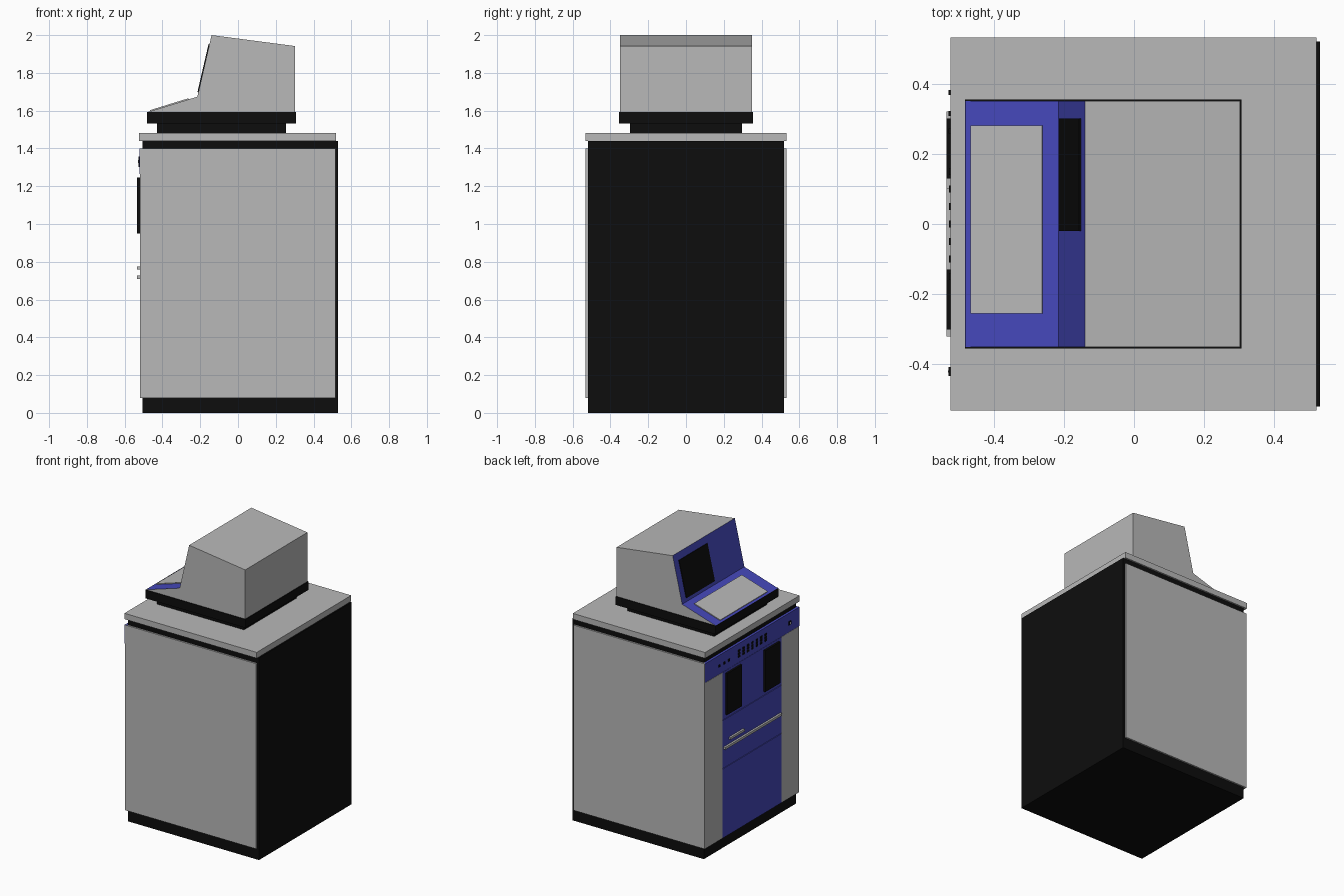
import bpy, bmesh, math

if "Cube" in bpy.data.objects:
    bpy.data.objects.remove(bpy.data.objects["Cube"])


def material(name, rgb):
    m = bpy.data.materials.new(name)
    m.diffuse_color = (*rgb, 1)
    m.use_nodes = True
    m.node_tree.nodes["Principled BSDF"].inputs["Base Color"].default_value = m.diffuse_color
    return m


GREY = material("light_grey", (0.48, 0.48, 0.48))
BLACK = material("black", (0.004, 0.004, 0.004))
BLUE = material("blue", (0.06, 0.065, 0.49))


def finish(name, bm, *mats):
    bmesh.ops.recalc_face_normals(bm, faces=bm.faces)
    me = bpy.data.meshes.new(name)
    bm.to_mesh(me)
    bm.free()
    for m in mats:
        me.materials.append(m)
    ob = bpy.data.objects.new(name, me)
    bpy.context.collection.objects.link(ob)
    return ob


def box(name, x, y, z, mat):
    """Box from (min, max) ranges on each axis."""
    bm = bmesh.new()
    bmesh.ops.create_cube(bm, size=1)
    for v in bm.verts:
        v.co = [r[0] if c < 0 else r[1] for c, r in zip(v.co, (x, y, z))]
    return finish(name, bm, mat)


def prism(name, profile, y, *mats):
    """Extrude an (x, z) profile across the y range."""
    bm = bmesh.new()
    face = bm.faces.new([bm.verts.new((px, y[0], pz)) for px, pz in profile])
    new = bmesh.ops.extrude_face_region(bm, geom=[face])["geom"]
    for v in new:
        if isinstance(v, bmesh.types.BMVert):
            v.co.y = y[1]
    return finish(name, bm, *mats)


def slope_plate(name, a, b, t0, t1, y, thick, mat):
    """Thin plate on the slope a-b, between fractions t0 and t1."""
    dx, dz = b[0] - a[0], b[1] - a[1]
    n = math.hypot(dx, dz)
    ox, oz = -dz / n * thick, dx / n * thick
    p = [(a[0] + dx * t, a[1] + dz * t) for t in (t0, t1)]
    q = [(px + ox, pz + oz) for px, pz in reversed(p)]
    return prism(name, p + q, y, mat)


# Cabinet core, side panels and top
box("cabinet_core", (-0.505, 0.53), (-0.52, 0.52), (0, 1.44), BLACK)
for s, side in ((-1, "right"), (1, "left")):
    box(f"{side}_side_panel", (-0.52, 0.515), sorted((s * 0.515, s * 0.532)), (0.08, 1.40), GREY)
    box(f"{side}_front_strip", (-0.52, -0.50), sorted((s * 0.333, s * 0.53)), (0.08, 1.262), GREY)
    box(f"{side}_drive_slot", (-0.534, -0.51), sorted((s * 0.13, s * 0.30)), (0.95, 1.245), BLACK)
box("cabinet_top", (-0.523, 0.52), (-0.532, 0.532), (1.44, 1.482), GREY)

# Blue front panels
box("control_strip", (-0.522, -0.50), (-0.53, 0.53), (1.265, 1.40), BLUE)
for name, z in (("lower_door", (0.08, 0.573)), ("drawer_front", (0.577, 0.918)),
                ("drive_panel", (0.922, 1.262))):
    box(name, (-0.52, -0.50), (-0.33, 0.33), z, BLUE)

# Handles
box("long_handle", (-0.534, -0.51), (-0.32, 0.32), (0.71, 0.727), GREY)
box("short_handle", (-0.534, -0.51), (0.10, 0.26), (0.759, 0.775), GREY)

# Indicator slots, buttons and key lock on the control strip
for i in range(7):
    y = 0.15 - 0.05 * i
    for z in (1.31, 1.33, 1.35):
        box("indicator_slot", (-0.527, -0.515), (y - 0.01, y + 0.01), (z - 0.007, z + 0.007), BLACK)
for y in (0.375, 0.315, 0.265):
    box("button", (-0.528, -0.515), (y - 0.007, y + 0.007), (1.318, 1.334), BLACK)
box("key_lock", (-0.528, -0.515), (-0.433, -0.407), (1.317, 1.343), BLACK)
box("key_slot", (-0.530, -0.527), (-0.423, -0.417), (1.322, 1.338), GREY)

# Terminal neck and base
box("terminal_neck", (-0.43, 0.255), (-0.297, 0.297), (1.48, 1.535), BLACK)
box("terminal_base", (-0.482, 0.307), (-0.355, 0.355), (1.532, 1.592), BLACK)

# Terminal hood: faces turned to the operator are blue
LIP, BEND, BROW = (-0.48, 1.592), (-0.215, 1.674), (-0.14, 2.0)
hood = prism("terminal_hood", [LIP, BEND, BROW, (0.302, 1.942), (0.302, 1.592)],
             (-0.35, 0.35), GREY, BLUE)
for f in hood.data.polygons:
    f.material_index = int(f.normal.x < -0.2)
slope_plate("keyboard", LIP, BEND, 0.06, 0.83, (-0.255, 0.28), 0.006, GREY)
slope_plate("screen", BEND, BROW, 0.07, 0.85, (-0.02, 0.30), 0.005, BLACK)
